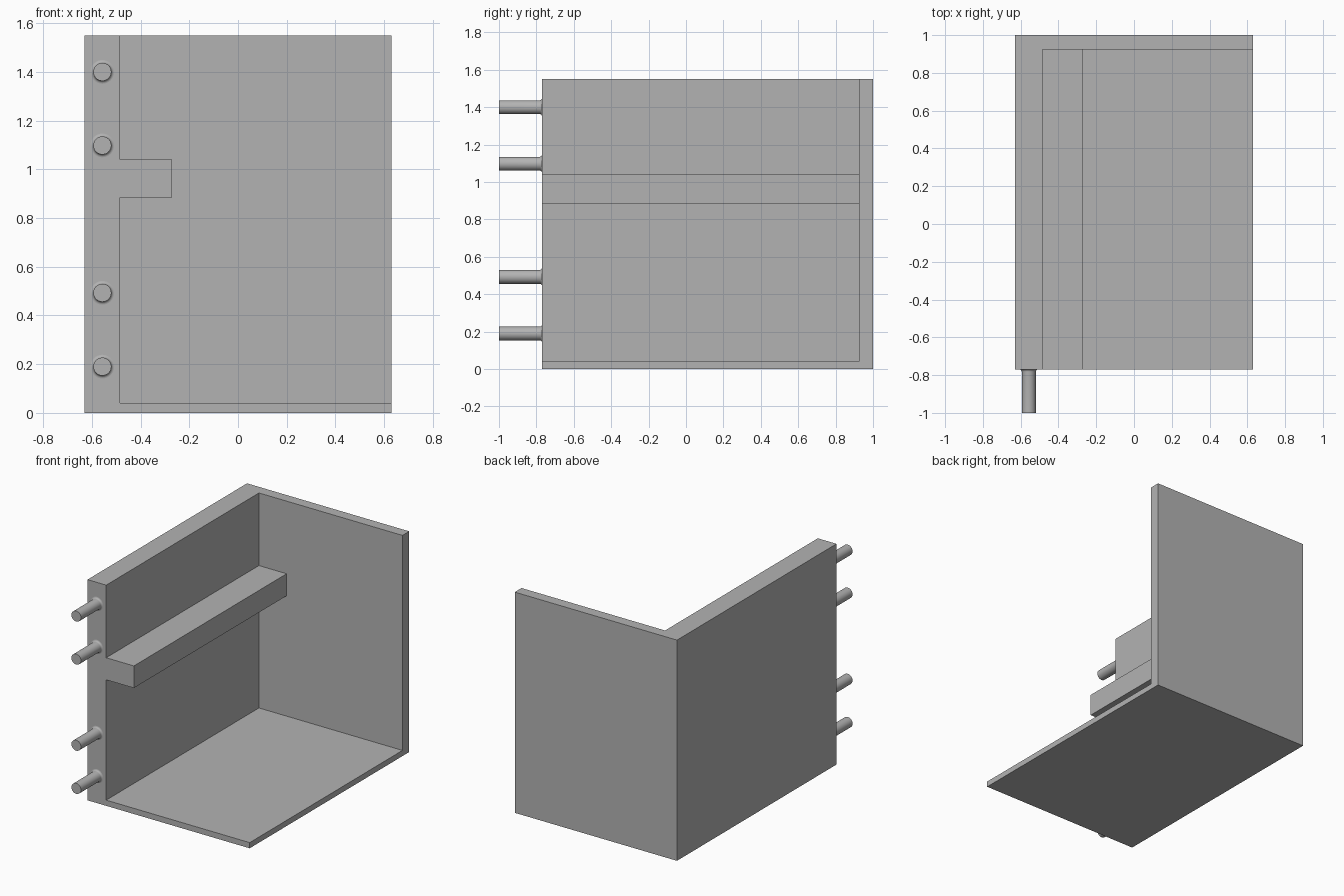
import bpy, bmesh, math
from mathutils import Matrix, Vector

cube = bpy.data.objects.get("Cube")
if cube:
    bpy.data.objects.remove(cube, do_unlink=True)

grey = bpy.data.materials.new("plain grey")
grey.use_nodes = True
colour = (0.45, 0.45, 0.45, 1)
grey.diffuse_color = colour
next(n for n in grey.node_tree.nodes
     if n.type == 'BSDF_PRINCIPLED').inputs["Base Color"].default_value = colour

# Shared dimensions
SIDE, FRONT, BACK, TOP = 0.63, -0.77, 1.0, 1.55
WALL_X, RAIL_X, PANEL_Y, FLOOR_Z = -0.485, -0.27, 0.925, 0.04
RAIL_LOW, RAIL_HIGH = 0.885, 1.04


def finish(name, bm):
    bmesh.ops.recalc_face_normals(bm, faces=bm.faces)
    mesh = bpy.data.meshes.new(name)
    bm.to_mesh(mesh)
    bm.free()
    mesh.materials.append(grey)
    obj = bpy.data.objects.new(name, mesh)
    bpy.context.collection.objects.link(obj)
    return obj


def extrude_profile(name, points, y0, y1):
    """Extrude an x-z outline along y."""
    bm = bmesh.new()
    face = bm.faces.new([bm.verts.new((x, y0, z)) for x, z in points])
    new = bmesh.ops.extrude_face_region(bm, geom=[face])["geom"]
    verts = [v for v in new if isinstance(v, bmesh.types.BMVert)]
    bmesh.ops.translate(bm, verts=verts, vec=(0, y1 - y0, 0))
    return finish(name, bm)


def pin(name, x, z):
    """Lathe a round pin with a small fillet at its root."""
    radius, fillet = 0.037, 0.012
    profile = [(0, -1.0), (radius, -1.0)]
    for i in range(6):
        a = math.pi / 2 * i / 5
        profile.append((radius + fillet * (1 - math.cos(a)),
                        FRONT - fillet * (1 - math.sin(a))))
    bm = bmesh.new()
    verts = [bm.verts.new((r, y, 0)) for r, y in profile]
    edges = [bm.edges.new(pair) for pair in zip(verts, verts[1:])]
    bmesh.ops.spin(bm, geom=verts + edges, cent=Vector(), axis=(0, 1, 0),
                   angle=math.tau, steps=32)
    bmesh.ops.remove_doubles(bm, verts=bm.verts, dist=0.0001)
    bmesh.ops.translate(bm, verts=bm.verts, vec=(x, 0, z))
    obj = finish(name, bm)
    bpy.ops.object.select_all(action='DESELECT')
    obj.select_set(True)
    bpy.context.view_layer.objects.active = obj
    bpy.ops.object.shade_smooth_by_angle(angle=math.radians(35))


# Side wall, shelf rail and floor share one outline
extrude_profile("wall_rail_and_floor", [
    (-SIDE, 0), (SIDE, 0), (SIDE, FLOOR_Z), (WALL_X, FLOOR_Z),
    (WALL_X, RAIL_LOW), (RAIL_X, RAIL_LOW), (RAIL_X, RAIL_HIGH),
    (WALL_X, RAIL_HIGH), (WALL_X, TOP), (-SIDE, TOP)], FRONT, PANEL_Y)

# Back panel
extrude_profile("back_panel", [
    (-SIDE, 0), (SIDE, 0), (SIDE, TOP), (-SIDE, TOP)], PANEL_Y, BACK)

# Pins along the front edge of the wall
for i, z in enumerate((0.19, 0.493, 1.098, 1.40)):
    pin(f"pin_{i + 1}", -0.557, z)
